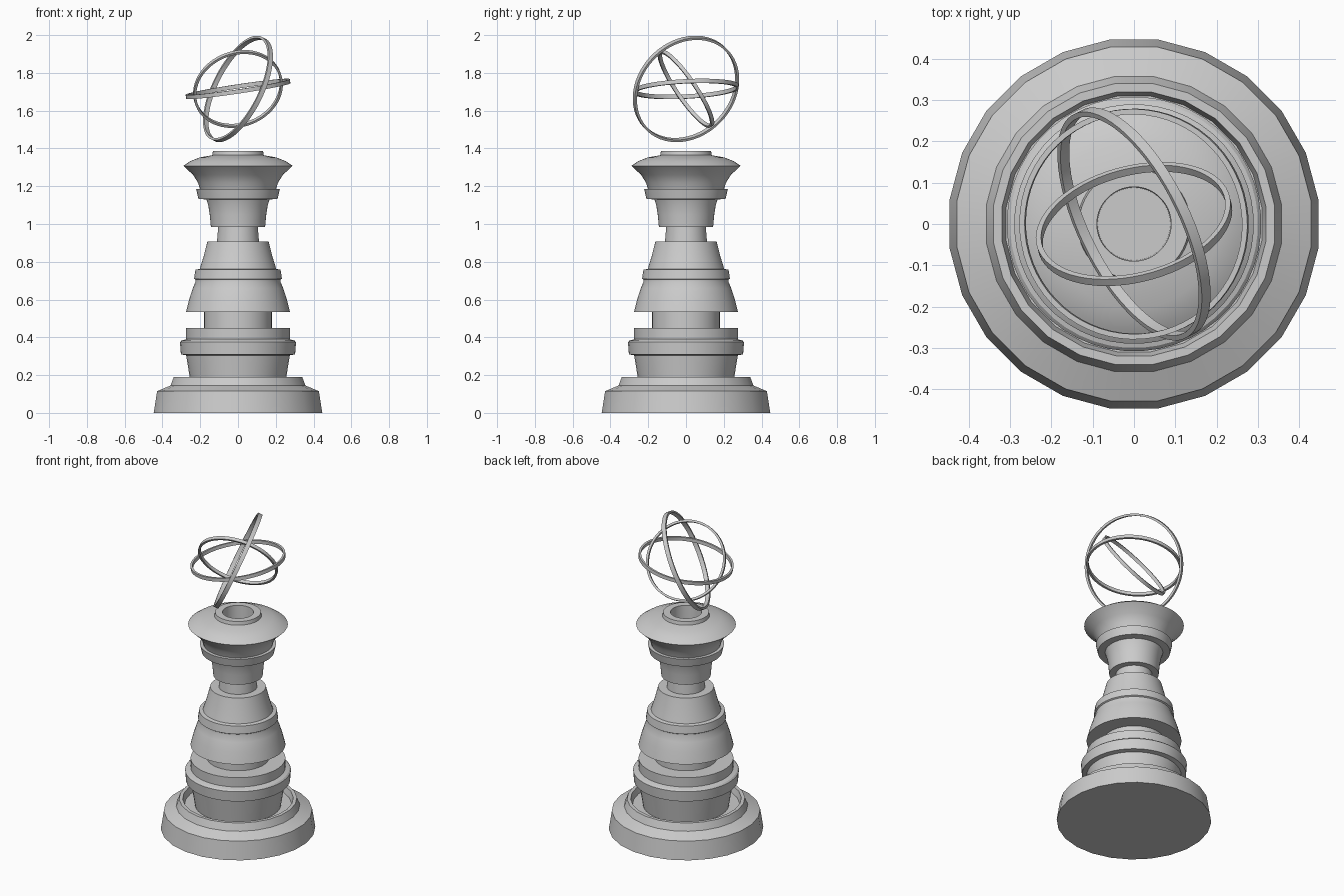
import bpy, bmesh, math
from mathutils import Vector

if "Cube" in bpy.data.objects:
    bpy.data.objects.remove(bpy.data.objects["Cube"])


def lathe(name, profile, sides=48, loop=False):
    """Spin an (r, z) profile round z; points on the axis collapse to a cap centre."""
    bm = bmesh.new()
    rings = []
    for r, z in profile:
        if r == 0:
            rings.append([bm.verts.new((0, 0, z))] * sides)
        else:
            angs = [2 * math.pi * (i + 0.5) / sides for i in range(sides)]
            rings.append([bm.verts.new((r * math.cos(a), r * math.sin(a), z)) for a in angs])
    pairs = list(zip(rings, rings[1:]))
    if loop:
        pairs.append((rings[-1], rings[0]))
    for low, high in pairs:
        for i in range(sides):
            j = (i + 1) % sides
            corners = []
            for v in (low[i], low[j], high[j], high[i]):
                if v not in corners:
                    corners.append(v)
            bm.faces.new(corners)
    bmesh.ops.recalc_face_normals(bm, faces=bm.faces)
    mesh = bpy.data.meshes.new(name)
    bm.to_mesh(mesh)
    bm.free()
    ob = bpy.data.objects.new(name, mesh)
    bpy.context.collection.objects.link(ob)
    bpy.ops.object.select_all(action='DESELECT')
    ob.select_set(True)
    bpy.context.view_layer.objects.active = ob
    bpy.ops.object.shade_smooth_by_angle(angle=math.radians(28))
    return ob


# Stepped foot with a shallow recess around the column
lathe("base", [(0, 0), (0.45, 0), (0.432, 0.115), (0.36, 0.145), (0.343, 0.19),
               (0.322, 0.19), (0.312, 0.15), (0, 0.15)], 24)

# Lower drum, its collar and cup, with a narrow core rising into the bell
lathe("lower_drum", [(0, 0.15), (0.25, 0.15), (0.258, 0.2), (0.275, 0.305),
                     (0.303, 0.31), (0.308, 0.375), (0.30, 0.383), (0.275, 0.39),
                     (0.276, 0.45), (0.18, 0.45), (0.18, 0.535), (0, 0.535)])

# Bell-shaped body with a raised band
lathe("bell_body", [(0, 0.535), (0.276, 0.535), (0.258, 0.605), (0.24, 0.66),
                    (0.225, 0.695), (0.225, 0.705), (0.233, 0.71), (0.226, 0.758),
                    (0.203, 0.762), (0.182, 0.83), (0.162, 0.908), (0, 0.908)])

# Thin neck
lathe("neck", [(0, 0.9), (0.112, 0.9), (0.105, 0.985), (0, 0.985)])

# Flared throat with collar
lathe("throat", [(0, 0.985), (0.144, 0.985), (0.15, 1.05), (0.158, 1.1), (0.168, 1.13),
                 (0.21, 1.133), (0.222, 1.185), (0, 1.185)])

# Wide crown with a lipped socket
lathe("crown", [(0, 1.18), (0.2, 1.18), (0.213, 1.22), (0.238, 1.26), (0.29, 1.308),
                (0.255, 1.332), (0.205, 1.352), (0.137, 1.364), (0.133, 1.386),
                (0.09, 1.386), (0.088, 1.22), (0, 1.22)])

# Three floating hoops: outer radius, half width, axis direction
hoops = {
    "outer_hoop": (0.303, 0.013, (0.817, 0.408, -0.408)),
    "level_hoop": (0.279, 0.011, (-0.15, -0.05, 1)),
    "inner_hoop": (0.241, 0.010, (-0.21, 0.807, 0.55)),
}
for name, (r, w, axis) in hoops.items():
    t = 0.013
    hoop = lathe(name, [(r - t, -w), (r, -w), (r, w), (r - t, w)], 64, loop=True)
    hoop.rotation_mode = 'QUATERNION'
    hoop.rotation_quaternion = Vector(axis).to_track_quat('Z', 'Y')
    hoop.location = (0, 0, 1.715)
